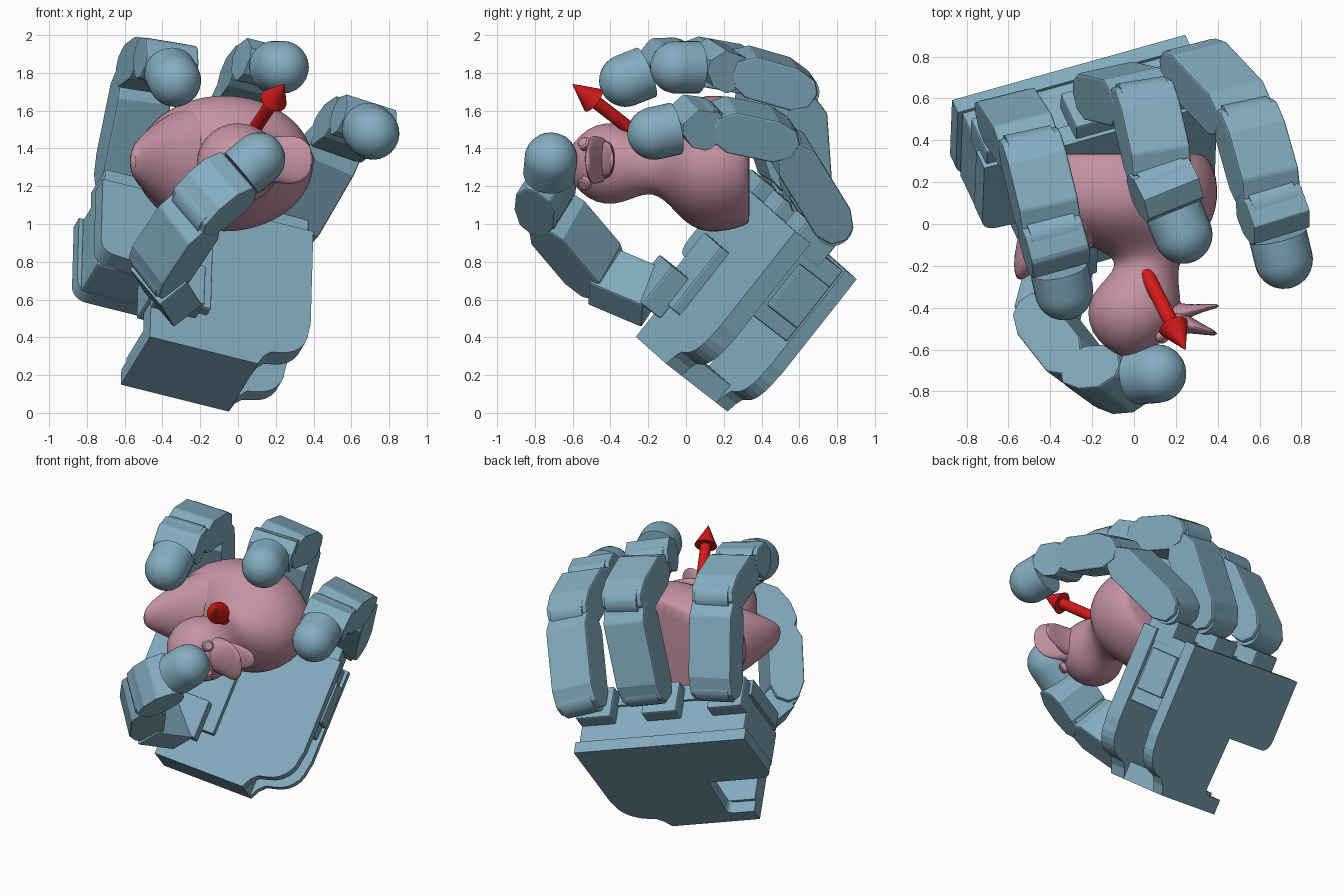
import bpy, bmesh, math
from mathutils import Vector as V, Matrix

if "Cube" in bpy.data.objects:
    bpy.data.objects.remove(bpy.data.objects["Cube"])


def material(name, rgb):
    m = bpy.data.materials.new(name)
    m.diffuse_color = (*rgb, 1)
    m.use_nodes = True
    m.node_tree.nodes["Principled BSDF"].inputs["Base Color"].default_value = m.diffuse_color
    return m


BLUE = material("hand_blue", (0.23, 0.42, 0.53))
PINK = material("toy_pink", (0.56, 0.29, 0.36))
RED = material("arrow_red", (0.65, 0.01, 0.01))


def finish(name, bm, mat, smooth=None, bevel=0, subsurf=0):
    bmesh.ops.recalc_face_normals(bm, faces=bm.faces)
    me = bpy.data.meshes.new(name)
    bm.to_mesh(me)
    bm.free()
    ob = bpy.data.objects.new(name, me)
    bpy.context.collection.objects.link(ob)
    me.materials.append(mat)
    if bevel:
        b = ob.modifiers.new("bevel", 'BEVEL')
        b.width, b.segments = bevel, 2
    if subsurf:
        ob.modifiers.new("subsurf", 'SUBSURF').levels = subsurf
        ob.modifiers["subsurf"].render_levels = subsurf
    if smooth:
        bpy.ops.object.select_all(action='DESELECT')
        ob.select_set(True)
        bpy.context.view_layer.objects.active = ob
        bpy.ops.object.shade_smooth_by_angle(angle=math.radians(smooth))
    return ob


def prism(name, pts, o, ax, ay, az, z0, z1, bevel=0.01, smooth=None):
    """Extrude a 2D profile (ax, ay plane at o) along az from z0 to z1."""
    bm = bmesh.new()
    lo = [bm.verts.new(o + ax * p[0] + ay * p[1] + az * z0) for p in pts]
    hi = [bm.verts.new(o + ax * p[0] + ay * p[1] + az * z1) for p in pts]
    bm.faces.new(lo)
    bm.faces.new(hi)
    n = len(pts)
    for i in range(n):
        j = (i + 1) % n
        bm.faces.new((lo[i], lo[j], hi[j], hi[i]))
    return finish(name, bm, BLUE, smooth, bevel)


def loft(name, rings, u, v, mat, n=24, smooth=60, subsurf=0):
    """Skin ellipses (centre, radius along u, radius along v), capped at both ends."""
    bm = bmesh.new()
    rows = [[bm.verts.new(V(c) + u * ru * math.cos(2 * math.pi * i / n) + v * rv * math.sin(2 * math.pi * i / n))
             for i in range(n)] for c, ru, rv in rings]
    for a, b in zip(rows, rows[1:]):
        for i in range(n):
            j = (i + 1) % n
            bm.faces.new((a[i], a[j], b[j], b[i]))
    bm.faces.new(rows[0])
    bm.faces.new(rows[-1])
    return finish(name, bm, mat, smooth, subsurf=subsurf)


def rod(name, stations, p, direction, mat, side=V((0, 0, 1))):
    """Round part: stations are (distance, radius) along direction from p."""
    d = direction.normalized()
    u = d.cross(side).normalized()
    return loft(name, [(p + d * s, r, r) for s, r in stations], u, d.cross(u), mat, smooth=35)


def arc(cx, cy, r, a0, a1, k=6):
    return [(cx + r * math.cos(math.radians(a0 + (a1 - a0) * i / k)),
             cy + r * math.sin(math.radians(a0 + (a1 - a0) * i / k))) for i in range(k + 1)]


# Palm frame: w across, d towards the fingers, n out of the palm
P0 = V((-0.62, 0.06, 0.15))
w = V((0.936, 0.262, -0.234)).normalized()
d = V((0.02, 0.62, 0.785))
d = (d - w * d.dot(w)).normalized()
n = w.cross(d)


def palm_part(name, pts, n0, n1, bevel=0.01):
    return prism(name, pts, P0, w, d, n, n0, n1, bevel)


def rect(w0, w1, d0, d1):
    return [(w0, d0), (w1, d0), (w1, d1), (w0, d1)]


outer = [(0, 0), (.61, 0), (.64, .06), (.68, .10)] + arc(.70, .30, .19, -80, 0) + [(.9, .35), (.9, .98), (-.29, .98)]
flange = arc(-.21, .57, .08, 180, 270)
palm_part("palm_back_plate", outer + flange + [(.16, .49)] + arc(.14, .14, .04, 0, -90, 3) + [(0, .1)], 0, .08, 0)
palm_part("palm_front_plate", outer + flange + [(0, .47)], .33, .44, 0)
palm_part("palm_core", rect(-.27, .88, .49, .97), .08, .33)
palm_part("wrist_block", rect(0, .61, 0, .12), .08, .33, 0)
palm_part("side_motor", rect(.8, .91, .58, .86), .09, .30)
palm_part("thumb_motor", rect(-.02, .32, .24, .66), .27, .50)
palm_part("thumb_bracket", rect(-.02, .24, .16, .42), .48, .62)
for name, c in (("first", -.152), ("middle", .305), ("third", .762)):
    palm_part(name + "_knuckle_motor", rect(c - .12, c + .12, .9, 1.07), .2, .42)


def link(name, p, q, a, end=1.0):
    """Finger segment between two joints, hinge axis a: wide shell with chamfered ends."""
    t = (q - p).normalized()
    L = (q - p).length * end
    h = -a.cross(t).normalized()
    pts = [(-.085, .02), (-.05, .085), (.06, .125), (L - .10, .125), (L - .01, .07),
           (L, .01), (L - .04, -.07), (L - .11, -.105), (.03, -.105), (-.06, -.06)]
    prism(name, pts, p, t, h, a, -.145, .145)


def hinge(name, p, a):
    rod(name, [(-.115, .1), (.115, .1)], p, a, BLUE, V((0, 1, .3)))


def fingertip(name, p, q, r=.14):
    L = (q - p).length
    st = [(L - .12, r)] + [(L + r * math.sin(k * math.pi / 16), max(r * math.cos(k * math.pi / 16), .002))
                           for k in range(9)]
    rod(name, st, p, q - p, BLUE)


# Fingers: hinge axis, then joints from knuckle to tip
fingers = {
    "first": ((.95, .25, -.16), (-.60, .52, 1.26), (-.49, .35, 1.80), (-.395, -.04, 1.87), (-.335, -.32, 1.76)),
    "middle": ((.95, .20, -.23), (-.13, .63, 1.15), (.045, .59, 1.72), (.13, .21, 1.83), (.235, -.05, 1.83)),
    "third": ((.93, .19, -.31), (.285, .76, 1.02), (.54, .49, 1.46), (.65, .10, 1.54), (.715, -.17, 1.48)),
    "thumb": ((-.58, .43, .69), (-.42, -.46, .76), (-.20, -.74, 1.09), (.11, -.715, 1.345)),
}
for name, (axis, *joints) in fingers.items():
    a = V(axis).normalized()
    J = [V(j) for j in joints]
    for i, (p, q) in enumerate(zip(J, J[1:])):
        last = i == len(J) - 2
        # keep the segment square to its hinge
        t = (q - p).normalized()
        ai = (a - t * a.dot(t)).normalized()
        link(f"{name}_segment_{i + 1}", p, q, ai, 1 - .12 / (q - p).length if last else .97)
        hinge(f"{name}_hinge_{i + 1}", p, ai)
    fingertip(name + "_tip", J[-2], J[-1])

# Thumb root between bracket and first hinge
ta = V((-.58, .43, .69)).normalized()
root, knob = V((-.36, -.24, .64)), V((-.43, -.50, .75))
t = (knob - root).normalized()
ra = (ta - t * ta.dot(t)).normalized()
prism("thumb_root", rect(-.08, .24, -.10, .09), root, t, ra.cross(t), ra, -.14, .14)

# Toy bird lying with its flat base towards +y: body, neck and head in one skin
X, Y, Z = V((1, 0, 0)), V((0, 1, 0)), V((0, 0, 1))
body = [(.337, -.06, .37, .30), (.333, -.06, .40, .32), (.27, -.07, .455, .345), (.17, -.075, .48, .365),
        (.07, -.07, .465, .36), (-.02, -.04, .40, .30), (-.09, .02, .26, .215), (-.15, .065, .17, .17),
        (-.20, .065, .15, .16), (-.26, .04, .17, .175), (-.33, .01, .21, .205), (-.42, 0, .228, .222),
        (-.52, -.01, .195, .19), (-.60, -.02, .11, .11), (-.635, -.02, .03, .03)]
loft("bird_body", [((cx, y, 1.32), rx, rz) for y, cx, rx, rz in body], X, Z, PINK, 32, subsurf=1)
tail = [((-.08, .13, 1.32), .2, .33), ((-.27, .07, 1.32), .21, .31), ((-.40, -.01, 1.32), .17, .235),
        ((-.48, -.11, 1.33), .11, .16), ((-.54, -.2, 1.33), .06, .10), ((-.56, -.26, 1.33), .02, .04)]
loft("bird_tail", tail, V((.6, -.8, 0)), Z, PINK, 24, subsurf=1)
upper = [(.10, -.46, .09, .13), (.19, -.46, .07, .12), (.25, -.475, .045, .13), (.33, -.505, .025, .13),
         (.40, -.525, .01, .06)]
lower = [(.10, -.42, .08, .11), (.19, -.43, .06, .10), (.25, -.42, .035, .095), (.33, -.40, .018, .08),
         (.41, -.39, .01, .04)]
for name, rows in (("bird_upper_bill", upper), ("bird_lower_bill", lower)):
    loft(name, [((x, y, 1.34), ry, rz) for x, y, ry, rz in rows], Y, Z, PINK, 20, subsurf=1)
for s in (-1, 1):
    out = V((.66, -.55, s * .5)).normalized()
    rod("bird_eye", [(.15, .035), (.222, .035), (.23, .025)], V((0, -.42, 1.32)), out, PINK)

# Direction arrow
start, tip = V((.04, -.20, 1.43)), V((.245, -.60, 1.74))
A = (tip - start).length
rod("arrow", [(0, .035), (A - .15, .035), (A - .149, .073), (A, .002)], start, tip - start, RED)
